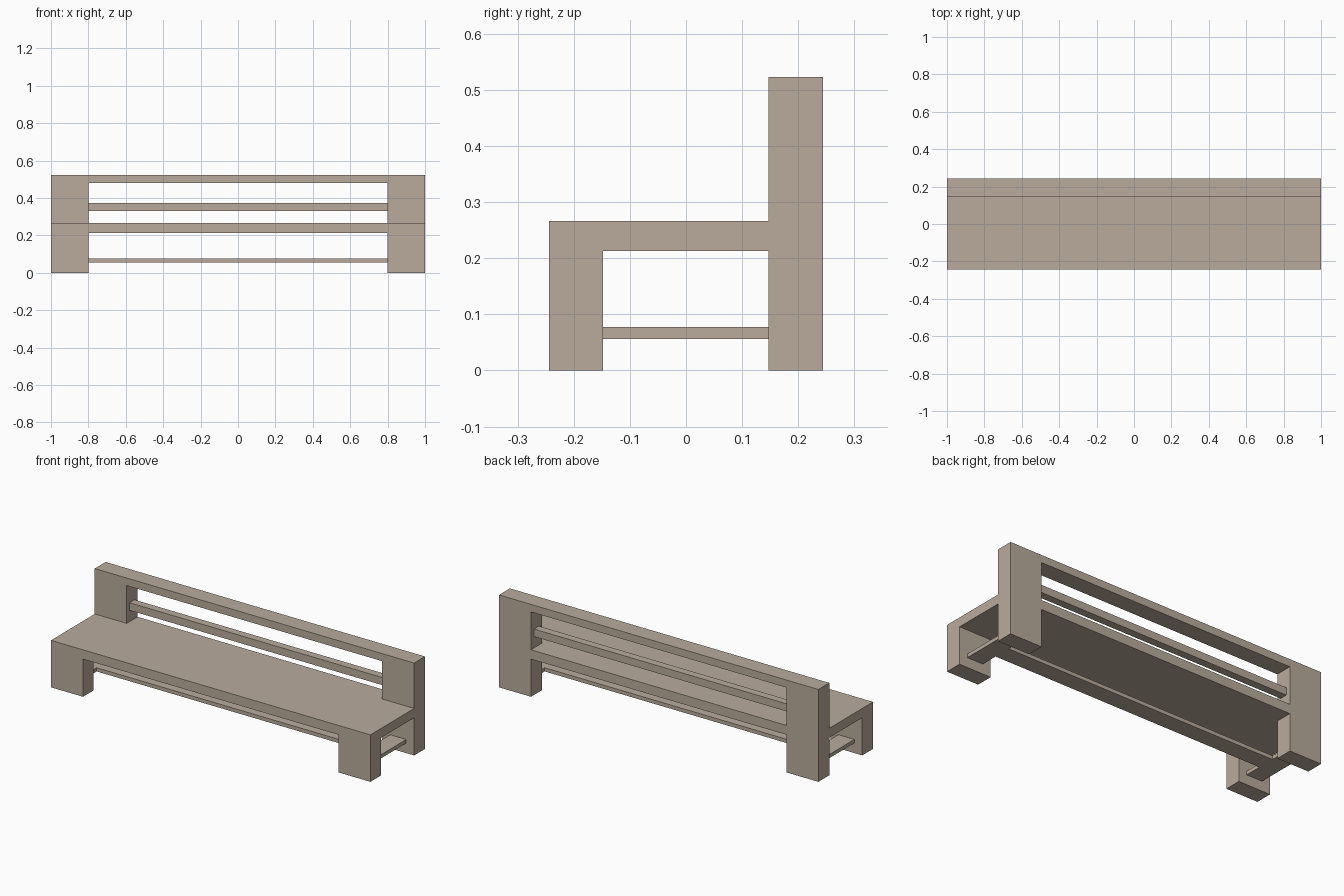
import bpy
import bmesh
from mathutils import Vector

cube = bpy.data.objects.get("Cube")
if cube:
    bpy.data.objects.remove(cube, do_unlink=True)

# One wood colour for the whole bench
wood = bpy.data.materials.new("pale wood")
wood.use_nodes = True
colour = (0.49, 0.41, 0.335, 1)
wood.diffuse_color = colour
wood.node_tree.nodes["Principled BSDF"].inputs["Base Color"].default_value = colour


def extrude_outline(name, outline, direction):
    """Extrude a flat closed outline along a direction into a solid."""
    bm = bmesh.new()
    face = bm.faces.new([bm.verts.new(p) for p in outline])
    result = bmesh.ops.extrude_face_region(bm, geom=[face])
    moved = [v for v in result["geom"] if isinstance(v, bmesh.types.BMVert)]
    bmesh.ops.translate(bm, verts=moved, vec=Vector(direction))
    bmesh.ops.recalc_face_normals(bm, faces=bm.faces)
    mesh = bpy.data.meshes.new(name)
    bm.to_mesh(mesh)
    bm.free()
    mesh.materials.append(wood)
    obj = bpy.data.objects.new(name, mesh)
    bpy.context.collection.objects.link(obj)
    return obj


def box(name, x0, x1, y0, y1, z0, z1):
    outline = [(x0, y0, z0), (x1, y0, z0), (x1, y1, z0), (x0, y1, z0)]
    return extrude_outline(name, outline, (0, 0, z1 - z0))


# Shared measurements
end, inner = 1.0, 0.8
front, leg_back = -0.244, -0.148
post_front, back = 0.147, 0.244
seat_low, seat_top = 0.213, 0.266
rail_low, top = 0.48, 0.523
bar_low, bar_top = 0.056, 0.077

# Back frame: two tall posts joined by the top rail
arch = [(-end, 0), (-inner, 0), (-inner, rail_low), (inner, rail_low),
        (inner, 0), (end, 0), (end, top), (-end, top)]
extrude_outline("back_frame", [(x, post_front, z) for x, z in arch],
                (0, back - post_front, 0))

# Seat slab, notched around the posts at the rear
plan = [(-end, front), (end, front), (end, post_front), (inner, post_front),
        (inner, back), (-inner, back), (-inner, post_front), (-end, post_front)]
extrude_outline("seat", [(x, y, seat_low) for x, y in plan],
                (0, 0, seat_top - seat_low))

# Middle back rail
box("middle_back_rail", -inner, inner, 0.173, 0.217, 0.33, 0.373)

# Front legs and the side stretchers behind them
for side, sign in (("left", 1), ("right", -1)):
    box(side + "_front_leg", *sorted((sign * inner, sign * end)),
        front, leg_back, 0, seat_low)
    box(side + "_stretcher", *sorted((sign * 0.85, sign * 0.95)),
        leg_back, post_front, bar_low, bar_top)

# Long stretcher between the side stretchers
box("long_stretcher", -0.85, 0.85, -0.05, 0.05, bar_low, bar_top)
